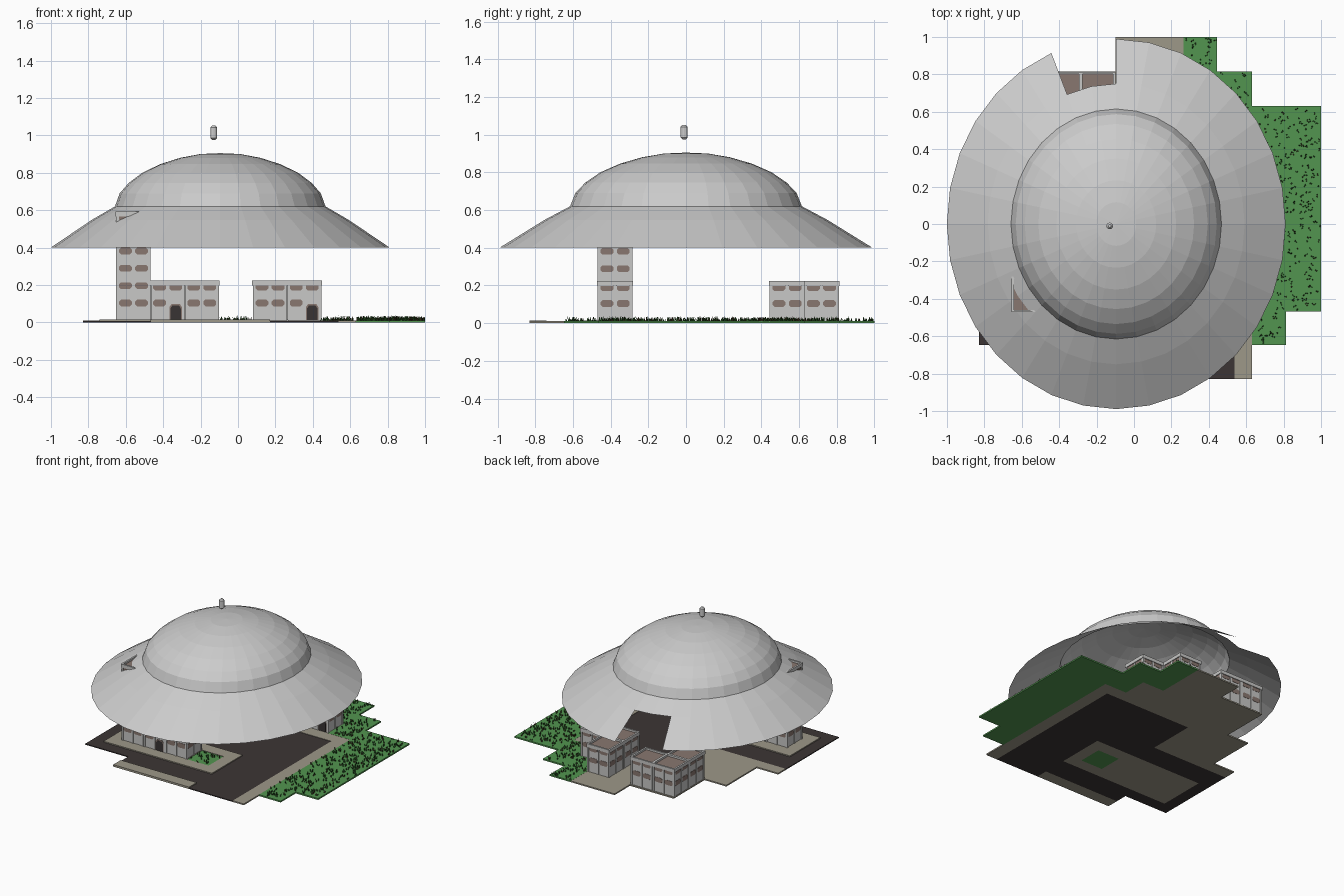
import bpy, bmesh, math, random
from mathutils import Vector

if "Cube" in bpy.data.objects:
    bpy.data.objects.remove(bpy.data.objects["Cube"])

random.seed(4)


def material(name, r, g, b):
    m = bpy.data.materials.new(name)
    m.diffuse_color = (r, g, b, 1)
    m.use_nodes = True
    m.node_tree.nodes["Principled BSDF"].inputs["Base Color"].default_value = m.diffuse_color
    return m


HULL = material("pale grey hull", 0.60, 0.60, 0.60)
WALL = material("light grey wall", 0.58, 0.58, 0.57)
BROWN = material("taupe window and roof", 0.25, 0.185, 0.16)
DOOR = material("dark door", 0.04, 0.034, 0.034)
ROAD = material("asphalt", 0.045, 0.036, 0.035)
TAN = material("pavement", 0.34, 0.315, 0.25)
GREEN = material("lawn green", 0.085, 0.30, 0.08)
TUFT = material("dark grass", 0.022, 0.09, 0.016)
TWIG = material("brown twig", 0.06, 0.037, 0.015)


def finish(bm, name, mats, recalc=True):
    if recalc:
        bmesh.ops.recalc_face_normals(bm, faces=bm.faces[:])
    me = bpy.data.meshes.new(name)
    bm.to_mesh(me)
    bm.free()
    for m in mats:
        me.materials.append(m)
    ob = bpy.data.objects.new(name, me)
    bpy.context.collection.objects.link(ob)
    return ob


def box(bm, x0, y0, z0, x1, y1, z1, mat=0):
    vs = bmesh.ops.create_cube(bm, size=1)["verts"]
    for v in vs:
        v.co = ((x0 + x1) / 2 + v.co.x * (x1 - x0),
                (y0 + y1) / 2 + v.co.y * (y1 - y0),
                (z0 + z1) / 2 + v.co.z * (z1 - z0))
    for f in {f for v in vs for f in v.link_faces}:
        f.material_index = mat


def plate(bm, origin, t, n, outline, depth, mat):
    """Extruded outline (u along t, w up) standing on a wall with normal n."""
    rings = [[bm.verts.new(origin + t * u + Vector((0, 0, w)) + n * d) for u, w in outline]
             for d in (-0.002, depth)]
    k = len(outline)
    faces = [bm.faces.new(rings[0][::-1]), bm.faces.new(rings[1])]
    faces += [bm.faces.new((rings[0][i], rings[0][(i + 1) % k], rings[1][(i + 1) % k], rings[1][i]))
              for i in range(k)]
    for f in faces:
        f.material_index = mat


# Saucer: 32-sided open shell, slightly narrower in x, with a bite out of the rim
SEG, CX, RX, RY = 32, -0.095, 0.563, 0.615
profile = [(1.609, 0.40), (1.22, 0.548), (1.0, 0.62), (0.955, 0.69), (0.87, 0.745),
           (0.74, 0.80), (0.57, 0.846), (0.38, 0.88), (0.19, 0.90)]
bm = bmesh.new()
rings = [[bm.verts.new((CX + RX * r * math.cos(2 * math.pi * i / SEG),
                        RY * r * math.sin(2 * math.pi * i / SEG), z)) for i in range(SEG)]
         for r, z in profile]
for k in range(len(rings) - 1):
    for i in range(SEG):
        if k == 0 and i in (8, 9):
            continue
        j = (i + 1) % SEG
        bm.faces.new((rings[k][i], rings[k][j], rings[k + 1][j], rings[k + 1][i]))
top = bm.verts.new((CX, 0, 0.905))
for i in range(SEG):
    bm.faces.new((rings[-1][i], rings[-1][(i + 1) % SEG], top))
finish(bm, "saucer_shell", [HULL], recalc=False)

# Small capsule floating above the dome
bm = bmesh.new()
cap = [(0.008, 0.975), (0.018, 0.985), (0.018, 1.042), (0.008, 1.052)]
loops = [[bm.verts.new((-0.13 + r * math.cos(a * math.pi / 6), -0.01 + r * math.sin(a * math.pi / 6), z))
          for a in range(12)] for r, z in cap]
for lo, hi in zip(loops, loops[1:]):
    for i in range(12):
        bm.faces.new((lo[i], lo[(i + 1) % 12], hi[(i + 1) % 12], hi[i]))
bm.faces.new(loops[0][::-1])
bm.faces.new(loops[-1])
finish(bm, "floating_capsule", [HULL])


# Ground sheets: roads, pavements and lawns
def ground(name, mat, height, rects):
    bm = bmesh.new()
    for x0, y0, x1, y1 in rects:
        box(bm, x0, y0, 0, x1, y1, height)
    finish(bm, name, [mat])


ground("road", ROAD, 0.007, [
    (0.17, -0.83, 0.537, 0.352), (-0.19, -0.19, 0.17, 0.352), (-0.83, -0.19, -0.19, -0.01),
    (-0.83, -0.555, -0.74, -0.19), (-0.83, -0.648, -0.467, -0.555), (-0.467, -0.74, 0.17, -0.555)])
ground("raised_pavement", TAN, 0.015, [
    (-0.74, -0.555, -0.102, -0.19), (0.08, -0.555, 0.17, -0.19), (-0.102, -0.555, 0.08, -0.467),
    (-0.102, -0.285, 0.08, -0.19), (-0.467, -0.83, 0.17, -0.74)])
ground("outer_pavement", TAN, 0.010, [
    (0.537, -0.83, 0.63, 0.352), (-0.83, -0.01, -0.65, 0.08), (-0.65, -0.01, -0.19, 0.445),
    (-0.19, 0.352, 0.63, 0.445), (-0.467, 0.445, -0.1, 0.815), (-0.1, 0.445, 0.265, 1.0),
    (0.265, 0.445, 0.445, 0.63)])
lawns = [(0.63, -0.648, 0.812, -0.467), (0.63, -0.467, 1.0, 0.63), (0.445, 0.445, 0.63, 0.815),
         (0.265, 0.63, 0.445, 1.0), (-0.102, -0.467, 0.08, -0.285)]
ground("lawn", GREEN, 0.011, lawns)

# Grass tufts and twigs scattered over the lawns
bm = bmesh.new()
for x0, y0, x1, y1 in lawns:
    for _ in range(int((x1 - x0) * (y1 - y0) * 750)):
        px, py = random.uniform(x0 + .01, x1 - .01), random.uniform(y0 + .01, y1 - .01)
        h, mat = random.uniform(0.012, 0.027), random.choice((0, 0, 1))
        for _ in range(2):
            a = random.uniform(0, 6.28)
            c = Vector((px + 0.005 * math.cos(a), py + 0.005 * math.sin(a), 0.010))
            base = [bm.verts.new(c + Vector((math.cos(a + k * 2.094), math.sin(a + k * 2.094), 0)) * 0.0045)
                    for k in range(3)]
            tip = bm.verts.new(c + Vector((0.006 * math.cos(a), 0.006 * math.sin(a), h)))
            bm.faces.new(base[::-1]).material_index = mat
            for k in range(3):
                bm.faces.new((base[k], base[(k + 1) % 3], tip)).material_index = mat
finish(bm, "grass_tufts", [TUFT, TWIG])

# Buildings: square cells with pillars, windows, cornice and sunken roof
CELL, STOREY, BASE = 0.1825, 0.0925, 0.012
WINDOW = [(-.034, -.008), (-.024, -.018), (.024, -.018), (.034, -.008),
          (.034, .008), (.024, .018), (-.024, .018), (-.034, .008)]
ARCH = [(-.028, 0), (.028, 0), (.028, .062), (.018, .078), (-.018, .078), (-.028, .062)]


def building(name, cells, door_cell=None):
    """cells maps grid position to number of storeys."""
    bm = bmesh.new()
    for (i, j), n in cells.items():
        cx, cy = -0.65 + CELL * (i + 0.5), -0.4675 + CELL * (j + 0.5)
        ztop, h = BASE + n * STOREY + 0.003, CELL / 2 - 0.004
        box(bm, cx - h, cy - h, 0.005, cx + h, cy + h, ztop + 0.004)
        # cornice and parapet ring
        o, w = CELL / 2 + 0.004, 0.013
        for s in (-1, 1):
            a, b = sorted((s * o, s * (o - w)))
            box(bm, cx + a, cy - o, ztop - 0.003, cx + b, cy + o, ztop + 0.023)
            box(bm, cx - o, cy + a, ztop - 0.003, cx + o, cy + b, ztop + 0.023)
        r = o - w
        box(bm, cx - r, cy - r, ztop, cx + r, cy + r, ztop + 0.009, 1)
        for dx, dy in ((1, 0), (-1, 0), (0, 1), (0, -1)):
            hidden = cells.get((i + dx, j + dy), 0)
            if hidden >= n:
                continue
            nrm, t = Vector((dx, dy, 0)), Vector((-dy, dx, 0))
            wall = Vector((cx, cy, 0)) + nrm * h
            z0 = BASE + hidden * STOREY
            for u in (-0.084, 0, 0.084):
                strip = [(u - .006, z0), (u + .006, z0), (u + .006, ztop), (u - .006, ztop)]
                plate(bm, wall, t, nrm, strip, 0.005, 0)
            for u in (-0.043, 0.043):
                is_door = (i, j) == door_cell and dy == -1 and u > 0
                for k in range(hidden, n):
                    z = BASE + 0.092 + k * STOREY - (0.008 if k == n - 1 else 0)
                    if not (is_door and k == 0):
                        plate(bm, wall + t * u + Vector((0, 0, z)), t, nrm, WINDOW, 0.002, 1)
                if is_door:
                    plate(bm, wall + t * u + Vector((0, 0, BASE)), t, nrm, ARCH, 0.003, 2)
                    frame = [(a * 1.2, b * 1.12) for a, b in ARCH]
                    plate(bm, wall + t * u + Vector((0, 0, BASE)), t, nrm, frame, 0.0015, 1)
    finish(bm, name, [WALL, BROWN, DOOR])


building("front_tower_and_wing", {(0, 0): 6, (1, 0): 2, (2, 0): 2}, (1, 0))
building("back_left_building", {(1, 5): 2, (1, 6): 2, (2, 6): 2})
building("back_right_building", {(4, 5): 2, (5, 5): 2, (4, 6): 2}, (5, 5))
